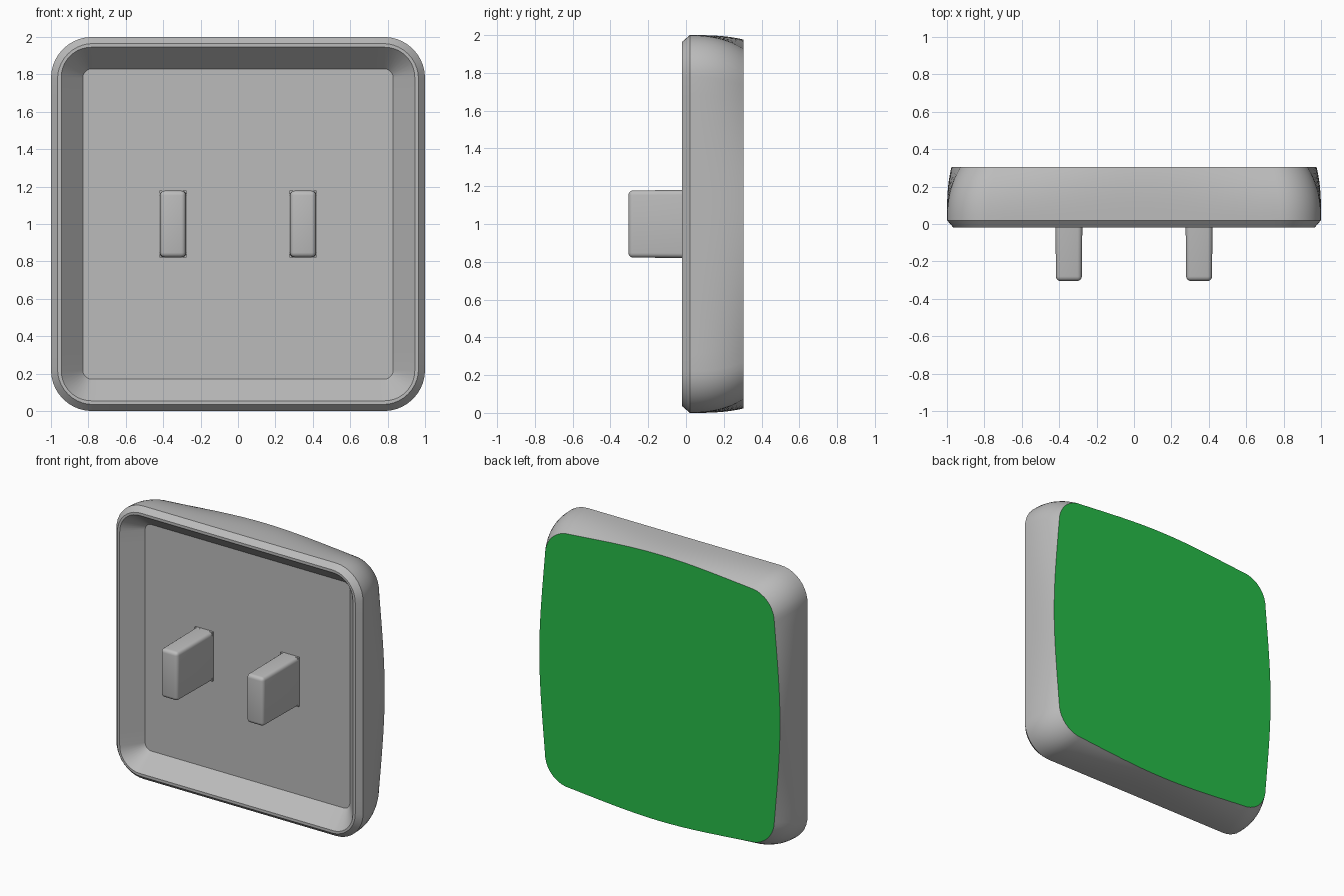
import bpy, bmesh, math
from mathutils import Vector

if "Cube" in bpy.data.objects:
    bpy.data.objects.remove(bpy.data.objects["Cube"])


def material(name, rgb):
    m = bpy.data.materials.new(name)
    m.diffuse_color = (*rgb, 1)
    m.use_nodes = True
    m.node_tree.nodes["Principled BSDF"].inputs["Base Color"].default_value = m.diffuse_color
    return m


GREY = material("grey plastic", (0.50, 0.50, 0.50))
GREEN = material("green face", (0.02, 0.50, 0.065))


def finish(name, bm, *mats):
    """Turn a bmesh into an object with smooth shading and sharp creases."""
    bmesh.ops.recalc_face_normals(bm, faces=bm.faces[:])
    me = bpy.data.meshes.new(name)
    bm.to_mesh(me)
    bm.free()
    for m in mats:
        me.materials.append(m)
    ob = bpy.data.objects.new(name, me)
    bpy.context.collection.objects.link(ob)
    bpy.ops.object.select_all(action='DESELECT')
    ob.select_set(True)
    bpy.context.view_layer.objects.active = ob
    bpy.ops.object.shade_smooth_by_angle(angle=math.radians(28))
    return ob


def ring(bm, y, half, radius, bulge=0.0, side=16, corner=10):
    """Rounded square around z = 1 whose sides swell outward by bulge."""
    straight = half - radius
    pts = []
    for q in range(4):
        a0 = q * math.pi / 2
        c, s = math.cos(a0), math.sin(a0)
        quarter = []
        for i in range(side):
            t = -1 + 2 * i / side
            arc = 0.7 * (1 - t * t) + 0.3 * (0.5 + 0.5 * math.cos(math.pi * t))
            quarter.append((half + bulge * arc, straight * t))
        for i in range(corner):
            a = math.pi / 2 * i / corner
            quarter.append((straight + radius * math.cos(a),
                            straight + radius * math.sin(a)))
        pts += [(u * c - v * s, u * s + v * c) for u, v in quarter]
    return [bm.verts.new((x, y, 1 + z)) for x, z in pts]


def bridge(bm, a, b):
    n = len(a)
    for i in range(n):
        j = (i + 1) % n
        bm.faces.new((a[i], a[j], b[j], b[i]))


# Housing: recessed floor, sloped inner wall, rim, chamfer, curved outer wall
FLOOR, BACK = 0.11, 0.305
bm = bmesh.new()
rings = [ring(bm, FLOOR, 0.83, 0.05),
         ring(bm, -0.02, 0.945, 0.16),
         ring(bm, -0.02, 0.965, 0.19),
         ring(bm, 0.02, 1.0, 0.22)]
for i in range(1, 13):
    t = i / 12
    k = t ** 2.4
    rings.append(ring(bm, 0.02 + (BACK - 0.02) * t, 1.0 - 0.07 * k,
                      0.22 - 0.02 * k, 0.07 * k - 0.024 * t ** 3))
for a, b in zip(rings, rings[1:]):
    bridge(bm, a, b)
bm.faces.new(rings[0])
back = bm.faces.new(rings[-1])
back.material_index = 1
finish("housing", bm, GREY, GREEN)


def block(name, cx, y0, y1, front, rear, bevel):
    """Box from y0 to y1 tapering between two half sizes (width, height)."""
    bm = bmesh.new()
    bmesh.ops.create_cube(bm, size=1)
    for v in bm.verts:
        is_front = v.co.y < 0
        w, h = front if is_front else rear
        v.co = Vector((cx + math.copysign(w, v.co.x),
                       y0 if is_front else y1,
                       1 + math.copysign(h, v.co.z)))
    if bevel:
        edges = [e for e in bm.edges
                 if min(v.co.y for v in e.verts) < y0 + 0.001]
        bmesh.ops.bevel(bm, geom=edges, offset=bevel, segments=4,
                        profile=0.5, affect='EDGES')
    finish(name, bm, GREY)


# Two slightly tapered rounded prongs, each on a thin square-cornered foot
for cx, side in ((-0.348, "left"), (0.348, "right")):
    block(side + "_prong", cx, -BACK, FLOOR + 0.005,
          (0.069, 0.178), (0.073, 0.18), 0.025)
    block(side + "_prong_foot", cx, FLOOR - 0.015, FLOOR + 0.005,
          (0.073, 0.18), (0.073, 0.18), 0)
